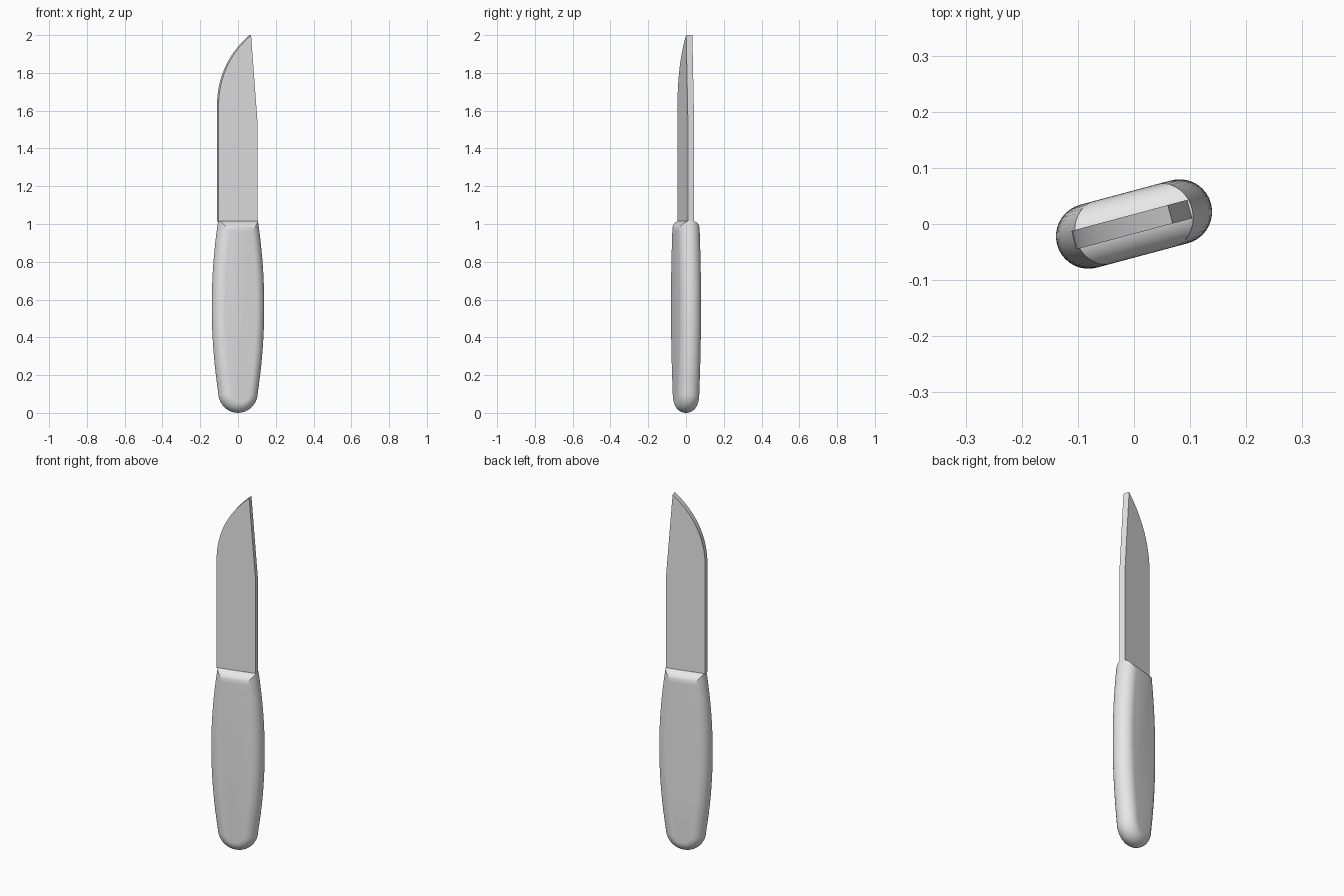
import bpy, bmesh, math
from mathutils import Vector

cube = bpy.data.objects.get("Cube")
if cube:
    bpy.data.objects.remove(cube, do_unlink=True)

TURN = math.radians(15)   # whole knife is turned about z
GREY = (0.8, 0.8, 0.8, 1)

mat = bpy.data.materials.new("plain_grey")
mat.use_nodes = True
mat.diffuse_color = GREY
mat.node_tree.nodes["Principled BSDF"].inputs["Base Color"].default_value = GREY


def inset(outline, d):
    """Move a counter-clockwise outline inward by d with mitred corners."""
    result = []
    for i, p in enumerate(outline):
        a = (p - outline[i - 1]).normalized()
        b = (outline[(i + 1) % len(outline)] - p).normalized()
        na, nb = Vector((-a.y, a.x)), Vector((-b.y, b.x))
        result.append(p + (na + nb) * d / (1 + na.dot(nb)))
    return result


def layered(name, outline, layers):
    """Stack inset copies of an outline along y and skin them."""
    bm = bmesh.new()
    rings = [[bm.verts.new((p.x, y, p.y)) for p in inset(outline, d)]
             for y, d in layers]
    n = len(outline)
    for lo, hi in zip(rings, rings[1:]):
        for i in range(n):
            j = (i + 1) % n
            bm.faces.new((lo[i], lo[j], hi[j], hi[i]))
    bm.faces.new(rings[0])
    bm.faces.new(rings[-1])
    bmesh.ops.recalc_face_normals(bm, faces=bm.faces)
    mesh = bpy.data.meshes.new(name)
    bm.to_mesh(mesh)
    bm.free()
    mesh.materials.append(mat)
    obj = bpy.data.objects.new(name, mesh)
    bpy.context.collection.objects.link(obj)
    obj.rotation_euler.z = TURN
    bpy.ops.object.select_all(action='DESELECT')
    obj.select_set(True)
    bpy.context.view_layer.objects.active = obj
    bpy.ops.object.shade_smooth_by_angle(angle=math.radians(30))
    return obj


# Handle: bulging sides, round butt, straight top, fully rounded edges
R, BUTT, TOP, STEPS = 0.058, 0.11, 1.018, 20
side = []
for i in range(STEPS + 1):
    z = BUTT + (TOP - BUTT) * i / STEPS
    side.append(Vector((0.142 - 0.035 * ((z - 0.564) / 0.454) ** 2, z)))
butt = [Vector((0.107 * math.cos(a), BUTT + BUTT * math.sin(a)))
        for a in (math.pi + math.pi * i / STEPS for i in range(1, STEPS))]
left_side = [Vector((-p.x, p.y)) for p in reversed(side)]
angles = [math.radians(a) for a in range(-90, 91, 10)]
layered("handle", side + left_side + butt,
        [(R * math.sin(a), R * (1 - math.cos(a))) for a in angles])

# Blade: flat plate with a curved cutting edge and a clipped spine
start, pull, tip = Vector((-0.111, 1.62)), Vector((-0.111, 1.85)), Vector((0.067, 2.0))
curve = []
for i in range(17):
    t = i / 16
    curve.append(start * (1 - t) ** 2 + pull * 2 * t * (1 - t) + tip * t * t)
blade = [Vector((-0.111, 1.012)), Vector((0.103, 1.012)), Vector((0.103, 1.53))]
layered("blade", blade + curve[::-1], [(-0.017, 0), (0.017, 0)])
